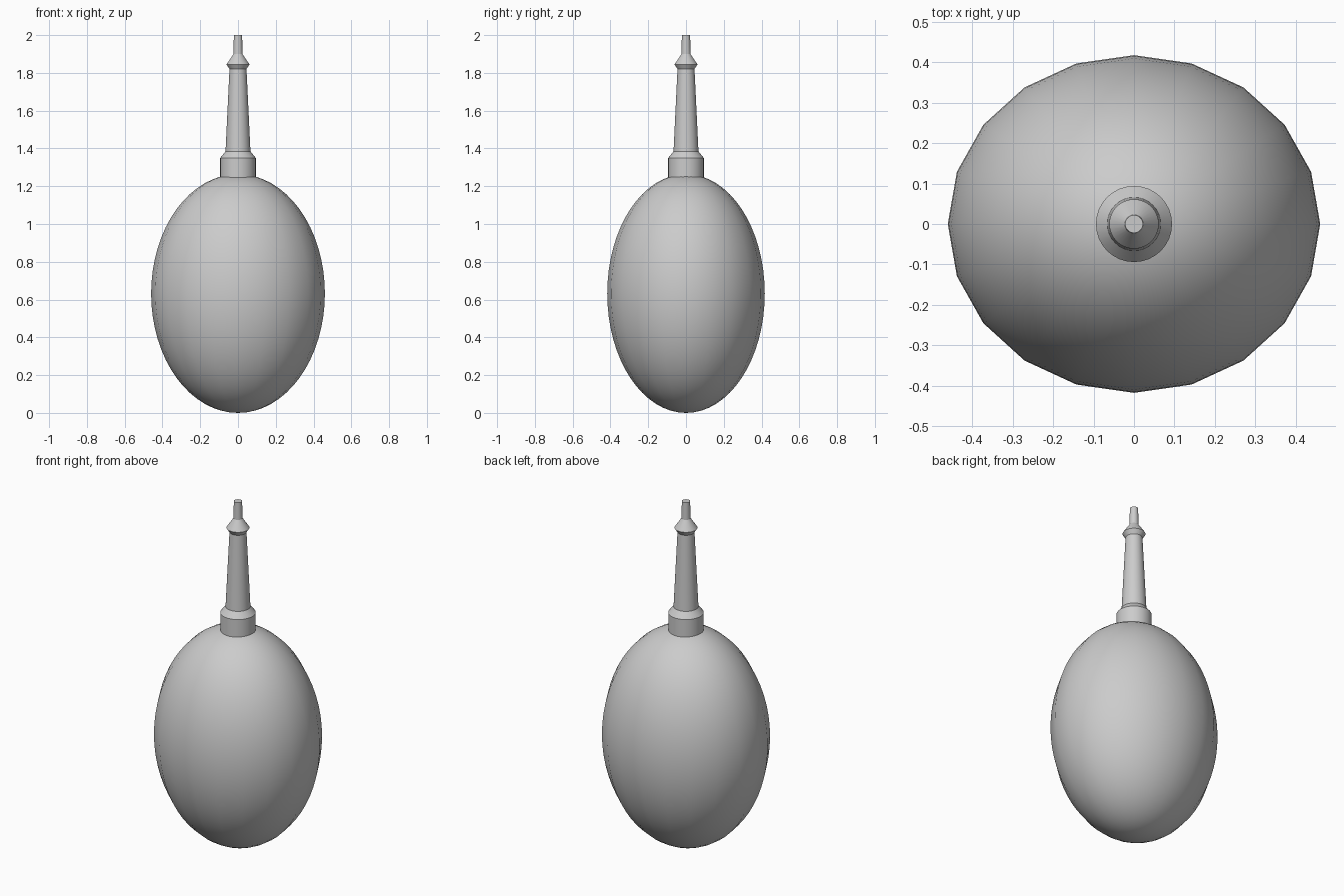
import bpy, bmesh, math

if "Cube" in bpy.data.objects:
    bpy.data.objects.remove(bpy.data.objects["Cube"])

def smooth(obj, angle):
    bpy.ops.object.select_all(action='DESELECT')
    obj.select_set(True)
    bpy.context.view_layer.objects.active = obj
    bpy.ops.object.shade_smooth_by_angle(angle=math.radians(angle))

def add_object(name, bm):
    bmesh.ops.recalc_face_normals(bm, faces=bm.faces)
    mesh = bpy.data.meshes.new(name)
    bm.to_mesh(mesh)
    bm.free()
    obj = bpy.data.objects.new(name, mesh)
    bpy.context.collection.objects.link(obj)
    return obj

def lathe(name, profile, sides):
    """Spin (radius, height) points into a capped solid."""
    bm = bmesh.new()
    rings = []
    for r, z in profile:
        rings.append([bm.verts.new((r * math.cos(2 * math.pi * i / sides),
                                    r * math.sin(2 * math.pi * i / sides), z))
                      for i in range(sides)])
    for a, b in zip(rings, rings[1:]):
        for i in range(sides):
            j = (i + 1) % sides
            bm.faces.new((a[i], a[j], b[j], b[i]))
    bm.faces.new(rings[0][::-1])
    bm.faces.new(rings[-1])
    return add_object(name, bm)

# Squeeze bulb: slightly flattened ellipsoid with 20 sides
bm = bmesh.new()
bmesh.ops.create_uvsphere(bm, u_segments=20, v_segments=32, radius=1)
bmesh.ops.scale(bm, vec=(0.46, 0.417, 0.632), verts=bm.verts)
bmesh.ops.translate(bm, vec=(0, 0, 0.632), verts=bm.verts)
bulb = add_object("bulb", bm)
smooth(bulb, 40)

# Nozzle: collar, tapered stem, flared ring and thin tip
nozzle = lathe("nozzle", [
    (0.094, 1.235), (0.094, 1.35), (0.066, 1.385), (0.045, 1.82),
    (0.061, 1.845), (0.024, 1.90), (0.022, 2.0)], 32)
smooth(nozzle, 25)
